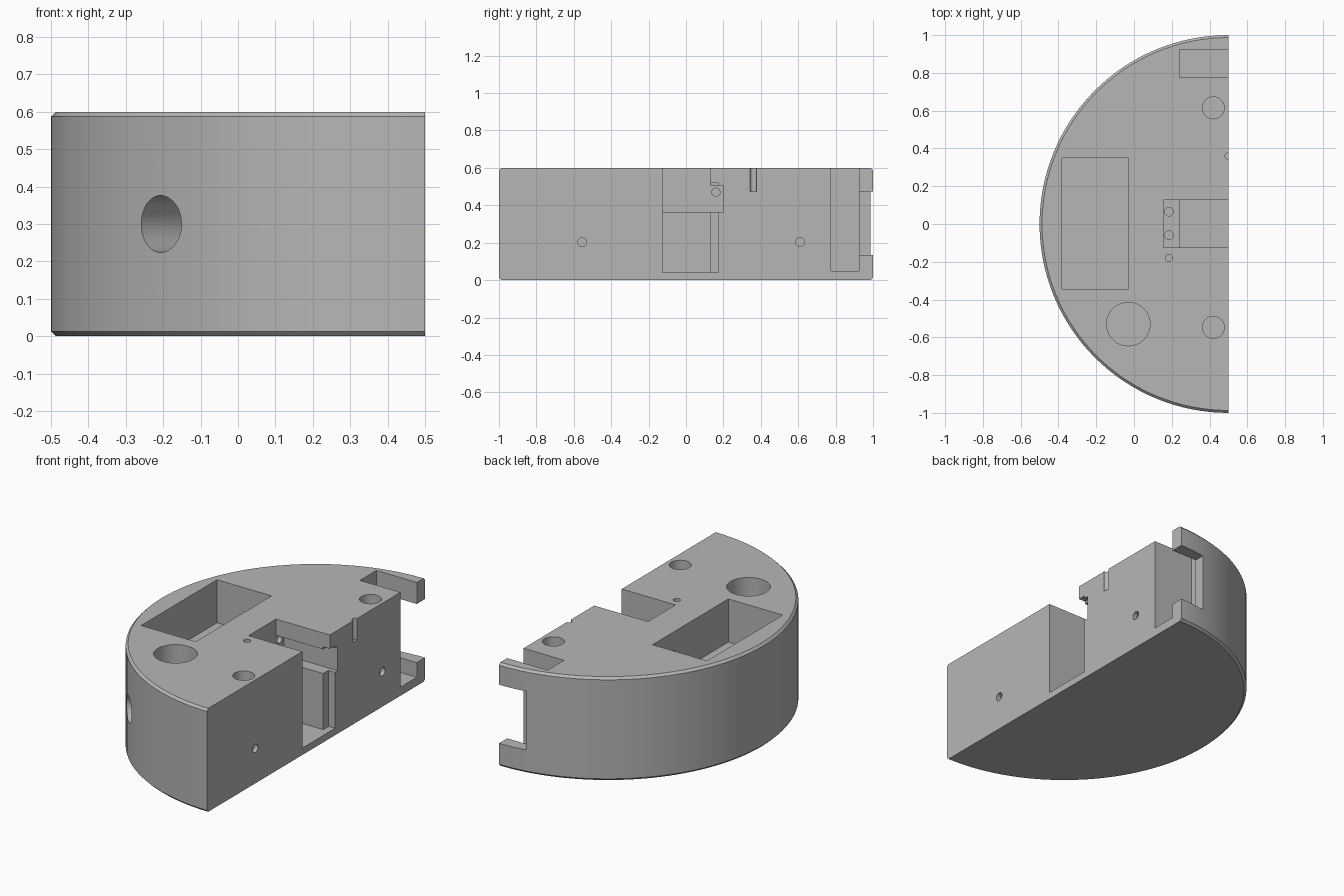
import bpy, bmesh, math
from mathutils import Matrix, Vector

cube = bpy.data.objects.get("Cube")
if cube:
    bpy.data.objects.remove(cube, do_unlink=True)

H = 0.6      # body height
CX = 0.5     # x of the flat face and of the arc centre

grey = bpy.data.materials.new("plain grey")
grey.use_nodes = True
grey.diffuse_color = (0.47, 0.47, 0.47, 1)
grey.node_tree.nodes["Principled BSDF"].inputs["Base Color"].default_value = (0.47, 0.47, 0.47, 1)


def make_object(name, bm):
    bmesh.ops.recalc_face_normals(bm, faces=bm.faces)
    mesh = bpy.data.meshes.new(name)
    bm.to_mesh(mesh)
    bm.free()
    mesh.materials.append(grey)
    obj = bpy.data.objects.new(name, mesh)
    bpy.context.collection.objects.link(obj)
    return obj


cutters = []


def cut_box(name, x, y, z):
    """Box cutter given as (min, max) on each axis."""
    bm = bmesh.new()
    bmesh.ops.create_cube(bm, size=1)
    for v in bm.verts:
        v.co = [r[0] if c < 0 else r[1] for c, r in zip(v.co, (x, y, z))]
    cutters.append(make_object(name, bm))


def cut_hole(name, start, end, radius, segments=48):
    """Round cutter running from start to end."""
    a, b = Vector(start), Vector(end)
    axis = b - a
    bm = bmesh.new()
    bmesh.ops.create_cone(bm, cap_ends=True, segments=segments, radius1=radius,
                          radius2=radius, depth=axis.length)
    turn = axis.to_track_quat('Z', 'Y').to_matrix().to_4x4()
    bm.transform(Matrix.Translation((a + b) / 2) @ turn)
    cutters.append(make_object(name, bm))


# Half-round body with chamfered arc rims
bm = bmesh.new()
bmesh.ops.create_cone(bm, cap_ends=True, segments=128, radius1=1, radius2=1, depth=H,
                      matrix=Matrix.Translation((CX, 0, H / 2)))
rims = [e for e in bm.edges if abs(e.verts[0].co.z - e.verts[1].co.z) < 0.001]
bmesh.ops.bevel(bm, geom=rims, offset=0.013, segments=1, affect='EDGES')
bmesh.ops.bisect_plane(bm, geom=bm.verts[:] + bm.edges[:] + bm.faces[:], dist=0.0001,
                       plane_co=(CX, 0, 0), plane_no=(1, 0, 0), clear_outer=True)
bmesh.ops.holes_fill(bm, edges=[e for e in bm.edges if e.is_boundary], sides=0)
body = make_object("half_round_body", bm)

# Shallow round recess in the top
cut_hole("top_recess", (CX, 0, 0.588), (CX, 0, 0.8), 0.443, 128)

# Central stepped pocket, side groove and narrow slot
cut_box("central_pocket", (0.24, 0.7), (-0.125, 0.127), (0.04, 0.8))
cut_box("pocket_ledge", (0.155, 0.7), (-0.125, 0.127), (0.365, 0.8))
cut_box("side_groove", (0.155, 0.7), (0.1, 0.2), (0.365, 0.505))
cut_box("narrow_slot", (0.458, 0.7), (0.1, 0.175), (0.04, 0.52))

# Rectangular well, rear pocket and its opening through the arc
cut_box("rectangular_well", (-0.38, -0.03), (-0.345, 0.35), (0.35, 0.8))
cut_box("rear_pocket", (0.24, 0.7), (0.775, 0.925), (0.05, 0.8))
cut_box("rear_opening", (0.335, 0.7), (0.9, 1.2), (0.135, 0.475))

# Upright holes: x, y, radius, floor height
for name, x, y, radius, floor in (
        ("large_well", 0.1, 0.615, 0.194, 0.1),
        ("cable_well", -0.03, -0.53, 0.115, 0.2),
        ("back_nut_hole", 0.42, 0.615, 0.058, 0.13),
        ("front_nut_hole", 0.42, -0.547, 0.058, 0.13),
        ("ledge_screw_back", 0.185, 0.065, 0.023, 0.2),
        ("ledge_screw_front", 0.185, -0.06, 0.023, 0.2),
        ("recess_screw", 0.185, -0.18, 0.019, 0.45),
        ("edge_pin_hole", CX, 0.36, 0.018, 0.475)):
    cut_hole(name, (x, y, floor), (x, y, 0.8), radius)

# Round recesses under the base
for side in (-1, 1):
    cut_hole("base_recess", (-0.03, side * 0.53, -0.1), (-0.03, side * 0.53, 0.045), 0.075)

# Bolt holes in the flat face
for y, z, radius in ((-0.555, 0.203, 0.024), (0.61, 0.203, 0.024), (-0.317, 0.15, 0.028),
                     (0.31, 0.15, 0.028), (0.31, 0.505, 0.028)):
    cut_hole("bolt_hole", (0.25, y, z), (0.7, y, z), radius, 32)

# Radial cable hole through the arc, and a wire hole between the pockets
cut_hole("cable_hole", (-0.03, -0.53, 0.3), (-0.33, -0.83, 0.3), 0.076)
cut_hole("wire_hole", (-0.1, 0.16, 0.47), (0.2, 0.16, 0.47), 0.022, 24)

# Cut everything out of the body and drop the cutters
for cutter in cutters:
    mod = body.modifiers.new(cutter.name, 'BOOLEAN')
    mod.operation = 'DIFFERENCE'
    mod.solver = 'EXACT'
    mod.object = cutter
    cutter.hide_render = True
bpy.context.view_layer.update()
result = bpy.data.meshes.new_from_object(body.evaluated_get(bpy.context.evaluated_depsgraph_get()))
body.modifiers.clear()
body.data = result
result.materials.clear()
result.materials.append(grey)
for poly in result.polygons:
    poly.material_index = 0
for cutter in cutters:
    bpy.data.objects.remove(cutter, do_unlink=True)

# Smooth round walls, sharp corners
bpy.ops.object.select_all(action='DESELECT')
body.select_set(True)
bpy.context.view_layer.objects.active = body
bpy.ops.object.shade_smooth_by_angle(angle=math.radians(30))
